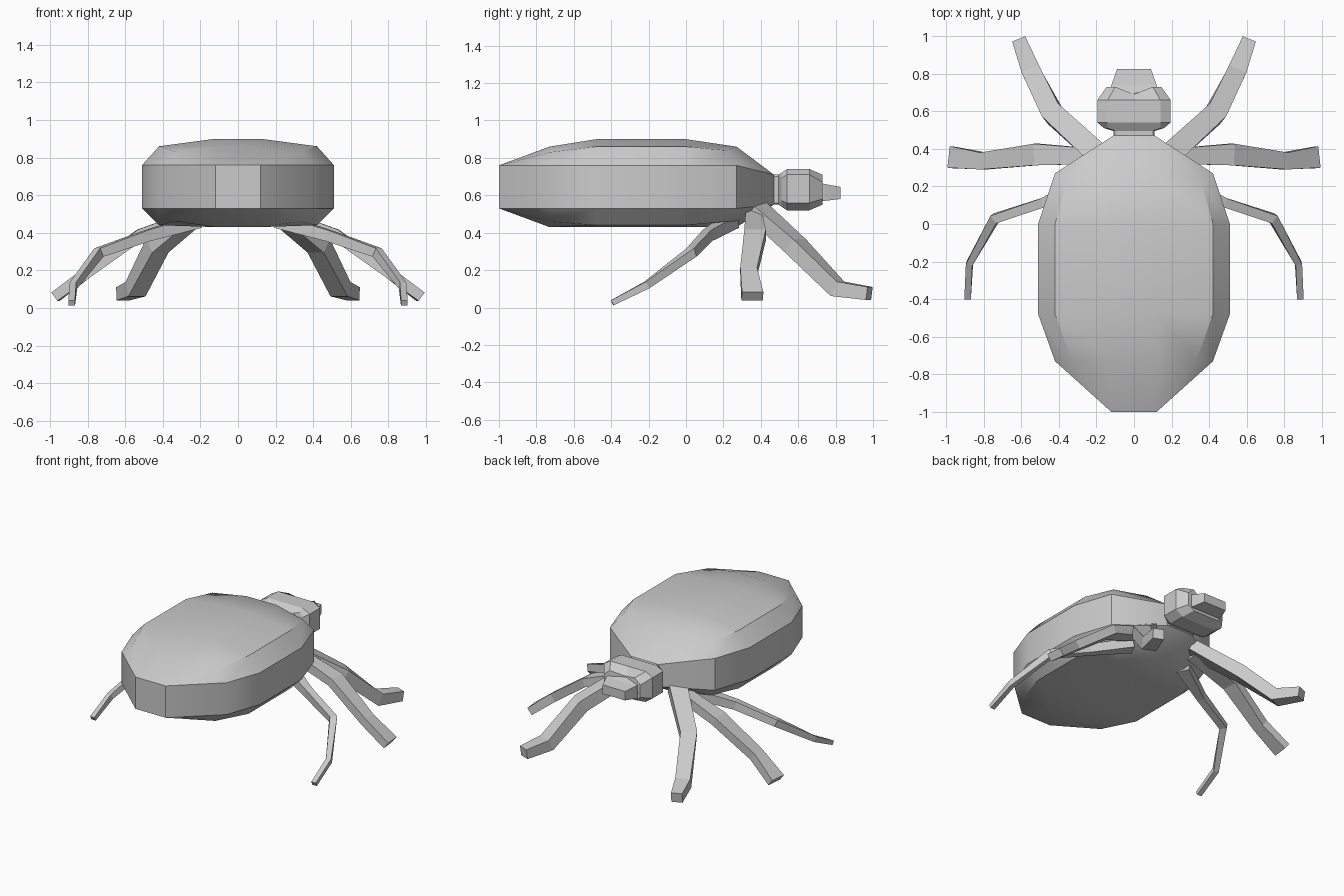
import bpy, bmesh, math
from mathutils import Vector

if "Cube" in bpy.data.objects:
    bpy.data.objects.remove(bpy.data.objects["Cube"])


def build(name, rings):
    """Skin a list of equal-length vertex rings and cap both ends."""
    bm = bmesh.new()
    vs = [[bm.verts.new(p) for p in r] for r in rings]
    n = len(rings[0])
    for a, b in zip(vs, vs[1:]):
        for i in range(n):
            j = (i + 1) % n
            bm.faces.new((a[i], a[j], b[j], b[i]))
    bm.faces.new(vs[0])
    bm.faces.new(vs[-1])
    bmesh.ops.remove_doubles(bm, verts=bm.verts[:], dist=0.0005)
    bmesh.ops.recalc_face_normals(bm, faces=bm.faces[:])
    me = bpy.data.meshes.new(name)
    bm.to_mesh(me)
    bm.free()
    ob = bpy.data.objects.new(name, me)
    bpy.context.collection.objects.link(ob)
    return ob


def mirror_ring(half):
    """Half outline on +x, bottom to top, closed with its mirror image."""
    return half + [(-x, y, z) for x, y, z in reversed(half) if x > 0]


def body_ring(y, yc, w, c, m, bot, botc, lo, hi, topc, top):
    """Chamfered box section: yc is the y of the chamfer corners."""
    return mirror_ring([(m, y, bot), (c, yc, botc), (w, y, lo), (w, y, hi),
                        (c, yc, topc), (m, y, top)])


# Body shell
body = build("body", [
    body_ring(-1.0, -1.0, .12, .12, .12, .53, .53, .53, .76, .76, .76),
    body_ring(-.73, -.73, .42, .33, .12, .43, .46, .53, .76, .83, .86),
    body_ring(-.48, -.48, .51, .42, .12, .43, .44, .53, .76, .86, .90),
    body_ring(0, 0, .51, .42, .12, .43, .44, .53, .76, .86, .90),
    body_ring(.27, .22, .42, .36, .12, .43, .46, .53, .76, .84, .86),
    body_ring(.47, .47, .11, .11, .11, .55, .55, .55, .71, .71, .71),
])
bpy.context.view_layer.objects.active = body
body.select_set(True)
bpy.ops.object.shade_smooth_by_angle(angle=math.radians(35))
body.select_set(False)


# Head with neck and a small notch in the brow
def head_ring(y, w, c, bot, lo, hi, top, notch=(0, 0)):
    return mirror_ring([(0, y, bot), (c, y, bot), (w, y, lo), (w, y, hi),
                        (c, y, top), (0, y + notch[0], top + notch[1])])


build("head", [
    head_ring(.44, .11, .10, .55, .56, .70, .71),
    head_ring(.495, .11, .10, .55, .56, .70, .71),
    head_ring(.51, .16, .14, .54, .57, .69, .72),
    head_ring(.54, .195, .14, .52, .56, .71, .74),
    head_ring(.66, .195, .14, .52, .56, .71, .74),
    head_ring(.73, .145, .10, .55, .58, .67, .71, (-.04, -.03)),
])

# Snout
build("snout", [
    [(s * w, y, z) for s, z in ((-1, lo), (1, lo), (1, hi), (-1, hi))]
    for y, w, lo, hi in ((.68, .13, .57, .68), (.74, .12, .57, .66),
                         (.825, .09, .58, .645))
])


def leg(name, path, sizes):
    """Square-section limb along a bent path, made on both sides."""
    pts = [Vector(p) for p in path]
    rings = []
    for i, (p, (w, t)) in enumerate(zip(pts, sizes)):
        d = Vector()
        if i > 0:
            d += (p - pts[i - 1]).normalized()
        if i < len(pts) - 1:
            d += (pts[i + 1] - p).normalized()
        side = d.cross(Vector((0, 0, 1))).normalized()
        up = side.cross(d).normalized()
        rings.append([p + side * w / 2 * a + up * t / 2 * b
                      for a, b in ((-1, -1), (1, -1), (1, 1), (-1, 1))])
    for sx, label in ((1, "right"), (-1, "left")):
        build(f"{name}_{label}", [[(sx * v.x, v.y, v.z) for v in r] for r in rings])


# Three pairs of legs
leg("front_leg",
    [(.19, .37, .53), (.43, .585, .33), (.545, .81, .10), (.612, .98, .075)],
    [(.12, .08), (.11, .09), (.10, .085), (.075, .07)])
leg("middle_leg",
    [(.20, .36, .50), (.52, .37, .39), (.80, .335, .19), (.97, .355, .06)],
    [(.08, .07), (.115, .06), (.09, .06), (.115, .055)])
leg("rear_leg",
    [(.22, .24, .46), (.48, .115, .385), (.74, .03, .295), (.875, -.21, .12), (.885, -.395, .025)],
    [(.09, .07), (.05, .06), (.05, .05), (.035, .04), (.035, .03)])
